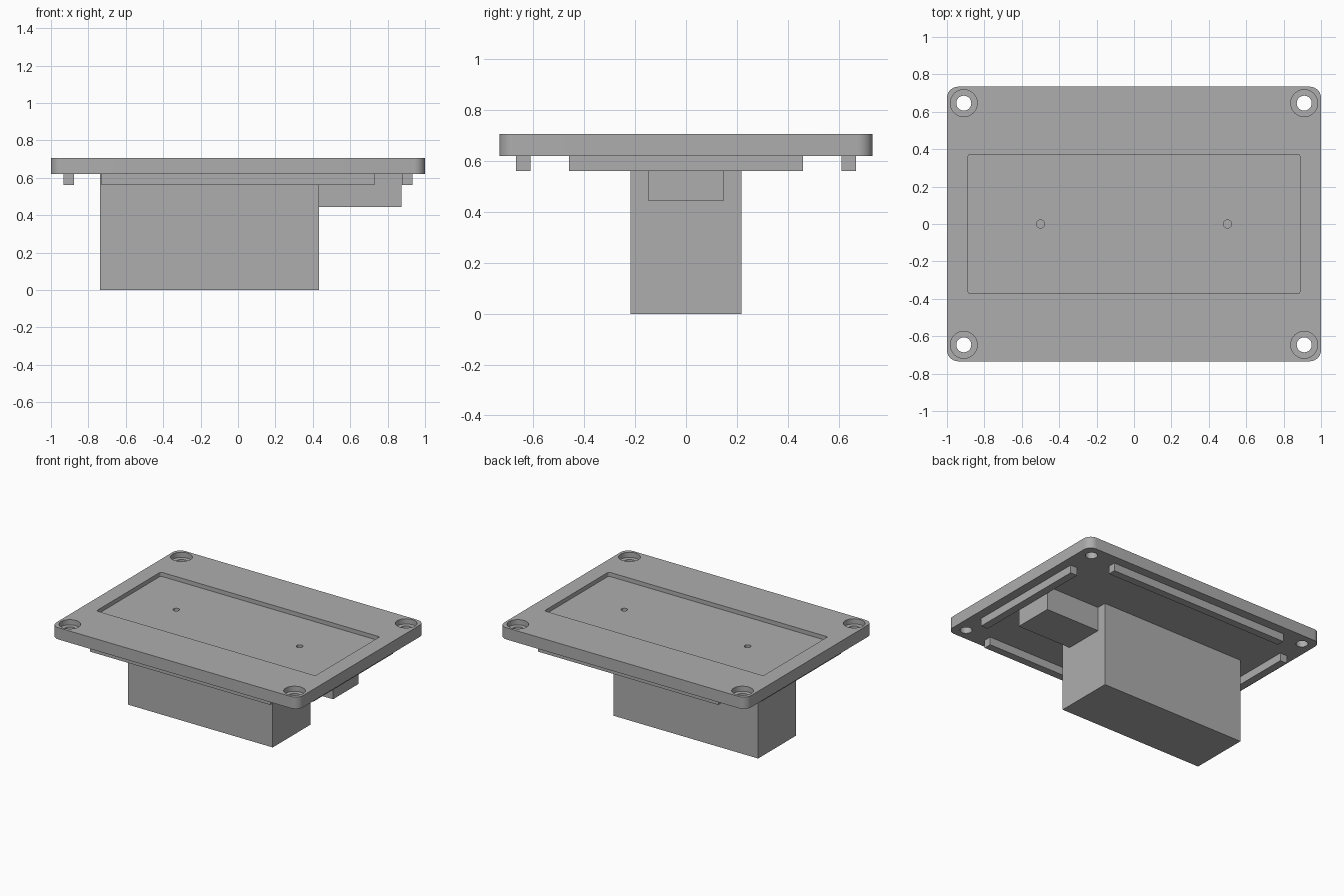
import bpy, bmesh, math

if "Cube" in bpy.data.objects:
    bpy.data.objects.remove(bpy.data.objects["Cube"])

grey = bpy.data.materials.new("plain grey")
grey.diffuse_color = (0.42, 0.42, 0.42, 1)
grey.use_nodes = True
grey.node_tree.nodes["Principled BSDF"].inputs["Base Color"].default_value = grey.diffuse_color


def finish(name, bm):
    bmesh.ops.recalc_face_normals(bm, faces=bm.faces)
    me = bpy.data.meshes.new(name)
    bm.to_mesh(me)
    bm.free()
    me.materials.append(grey)
    ob = bpy.data.objects.new(name, me)
    bpy.context.collection.objects.link(ob)
    return ob


def prism(name, outline, z0, z1):
    bm = bmesh.new()
    face = bm.faces.new([bm.verts.new((x, y, z0)) for x, y in outline])
    ext = bmesh.ops.extrude_face_region(bm, geom=[face])
    top = [v for v in ext["geom"] if isinstance(v, bmesh.types.BMVert)]
    bmesh.ops.translate(bm, verts=top, vec=(0, 0, z1 - z0))
    return finish(name, bm)


def box(name, x0, x1, y0, y1, z0, z1):
    return prism(name, [(x0, y0), (x1, y0), (x1, y1), (x0, y1)], z0, z1)


def rounded(hx, hy, r, n=10):
    pts = []
    for k, (sx, sy) in enumerate([(1, 1), (-1, 1), (-1, -1), (1, -1)]):
        for i in range(n + 1):
            a = math.pi / 2 * (k + i / n)
            pts.append((sx * (hx - r) + r * math.cos(a),
                        sy * (hy - r) + r * math.sin(a)))
    return pts


def circle(cx, cy, r, n=40):
    return [(cx + r * math.cos(2 * math.pi * i / n),
             cy + r * math.sin(2 * math.pi * i / n)) for i in range(n)]


def cut(target, cutter):
    cutter.hide_render = True
    mod = target.modifiers.new("cut", "BOOLEAN")
    mod.operation, mod.solver, mod.object = "DIFFERENCE", "EXACT", cutter
    bpy.context.view_layer.objects.active = target
    bpy.ops.object.modifier_apply(modifier=mod.name)
    bpy.data.objects.remove(cutter)


BOTTOM, TOP = 0.62, 0.706

# Cover plate with a shallow rectangular recess
plate = prism("cover_plate", rounded(1.0, 0.734, 0.06), BOTTOM, TOP)
cut(plate, prism("recess_cutter", rounded(0.887, 0.372, 0.012, 4), 0.676, 0.8))

# Counterbored screw holes in the corners
for sx in (-1, 1):
    for sy in (-1, 1):
        c = (sx * 0.91, sy * 0.646)
        cut(plate, prism("bore_cutter", circle(*c, 0.072), 0.668, 0.8))
        cut(plate, prism("hole_cutter", circle(*c, 0.04), 0.5, 0.8))

# Small pin holes in the recess floor
for sx in (-1, 1):
    cut(plate, prism("pin_cutter", circle(sx * 0.5, 0, 0.022, 24), 0.5, 0.8))

bpy.ops.object.select_all(action="DESELECT")
plate.select_set(True)
bpy.context.view_layer.objects.active = plate
bpy.ops.object.shade_smooth_by_angle(angle=math.radians(30))

# Locating ribs under the plate
for s, side in ((-1, "front"), (1, "back")):
    a, b = sorted((s * 0.612, s * 0.668))
    box(side + "_rib", -0.73, 0.73, a, b, 0.562, BOTTOM)
for s, side in ((-1, "left"), (1, "right")):
    a, b = sorted((s * 0.878, s * 0.934))
    box(side + "_rib", a, b, -0.461, 0.461, 0.562, BOTTOM)

# Main housing and its stepped side housing
box("main_housing", -0.737, 0.434, -0.218, 0.218, 0, BOTTOM)
box("side_housing", 0.434, 0.873, -0.147, 0.147, 0.443, BOTTOM)
